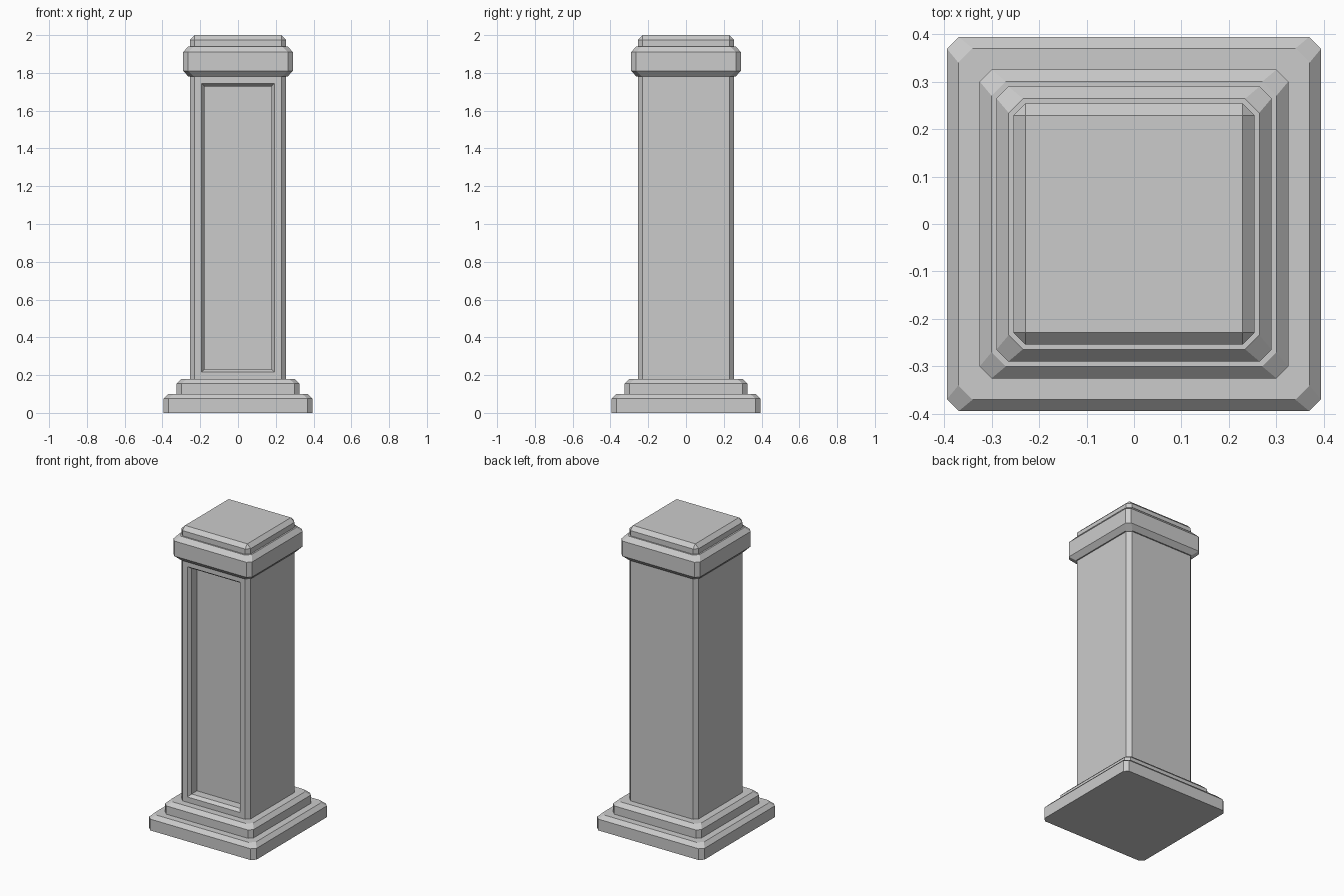
import bpy, bmesh

if "Cube" in bpy.data.objects:
    bpy.data.objects.remove(bpy.data.objects["Cube"])


def loft(name, rings):
    """Stack square rings with cut corners: (half width, corner cut, z)."""
    bm = bmesh.new()
    loops = []
    for h, c, z in rings:
        k = h - c
        pts = [(-k, -h), (k, -h), (h, -k), (h, k), (k, h), (-k, h), (-h, k), (-h, -k)]
        loops.append([bm.verts.new((x, y, z)) for x, y in pts])
    for a, b in zip(loops, loops[1:]):
        for i in range(8):
            j = (i + 1) % 8
            bm.faces.new((a[i], a[j], b[j], b[i]))
    bm.faces.new(loops[0][::-1])
    bm.faces.new(loops[-1])
    bmesh.ops.remove_doubles(bm, verts=bm.verts[:], dist=1e-5)
    bmesh.ops.recalc_face_normals(bm, faces=bm.faces[:])
    return bm


def finish(name, bm):
    mesh = bpy.data.meshes.new(name)
    bm.to_mesh(mesh)
    bm.free()
    obj = bpy.data.objects.new(name, mesh)
    bpy.context.collection.objects.link(obj)
    return obj


# Stepped base, moulded cap and top slab
parts = {
    "base_plinth": [(0.394, 0.025, 0), (0.394, 0.025, 0.075), (0.37, 0.03, 0.10)],
    "base_step": [(0.325, 0.025, 0.10), (0.325, 0.025, 0.155), (0.30, 0.03, 0.18)],
    "cap_moulding": [(0.262, 0.03, 1.78), (0.29, 0.025, 1.81),
                     (0.29, 0.025, 1.91), (0.264, 0.03, 1.94)],
    "top_slab": [(0.254, 0.025, 1.94), (0.254, 0.025, 1.975), (0.229, 0, 2.0)],
}
for name, rings in parts.items():
    finish(name, loft(name, rings))

# Shaft with a recessed panel in the front face
bm = loft("shaft", [(0.254, 0.025, 0.18), (0.254, 0.025, 1.78)])
bm.faces.ensure_lookup_table()
front = min(bm.faces, key=lambda f: f.calc_center_median().y)
bmesh.ops.inset_region(bm, faces=[front], thickness=0.05)
bmesh.ops.inset_region(bm, faces=[front], thickness=0.022, depth=-0.022)
floor = bmesh.ops.extrude_discrete_faces(bm, faces=[front])["faces"][0]
bmesh.ops.translate(bm, verts=floor.verts[:], vec=(0, 0.055, 0))
finish("shaft", bm)
